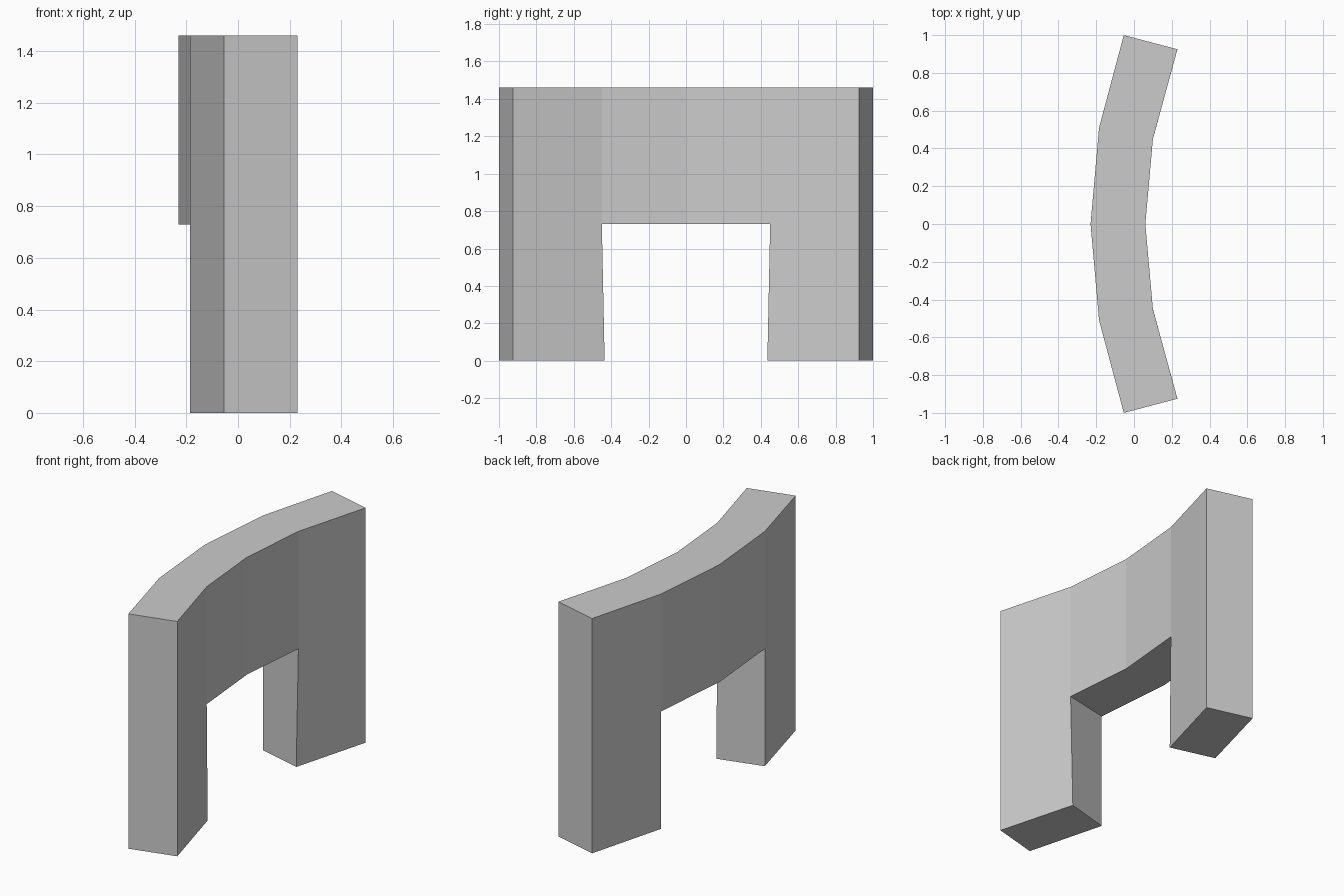
import bpy, bmesh

if "Cube" in bpy.data.objects:
    bpy.data.objects.remove(bpy.data.objects["Cube"])

HEIGHT, LINTEL = 1.46, 0.73
# Plan points (x, y) from the middle to the end of the curved wall
outer = [(-0.23, 0), (-0.185, 0.51), (-0.054, 1.0)]
inner = [(0.06, 0), (0.10, 0.45), (0.23, 0.925)]
leg_foot_inner = (0.096, 0.435)   # leg tapers slightly at the opening

# Half elevation: lintel underside, leg, end and top (station, height)
rim = [(0, LINTEL), (1, LINTEL), (1, 0), (2, 0),
       (2, HEIGHT), (1, HEIGHT), (0, HEIGHT)]

bm = bmesh.new()


def wall_side(plan, foot):
    verts = []
    for station, z in rim:
        x, y = foot if (station, z) == (1, 0) else plan[station]
        verts.append(bm.verts.new((x, y, z)))
    return verts


out = wall_side(outer, outer[1])
inn = wall_side(inner, leg_foot_inner)

# Curved wall faces: lintel and leg
for side in (out, inn):
    bm.faces.new([side[i] for i in (0, 1, 5, 6)])
    bm.faces.new([side[i] for i in (1, 2, 3, 4, 5)])
# Faces through the thickness
for i in range(len(rim) - 1):
    bm.faces.new((out[i], out[i + 1], inn[i + 1], inn[i]))

# Mirror into the full arch
half = bm.verts[:] + bm.edges[:] + bm.faces[:]
copy = bmesh.ops.duplicate(bm, geom=half)["geom"]
for v in copy:
    if isinstance(v, bmesh.types.BMVert):
        v.co.y *= -1
bmesh.ops.remove_doubles(bm, verts=bm.verts[:], dist=1e-4)
bmesh.ops.recalc_face_normals(bm, faces=bm.faces[:])

mesh = bpy.data.meshes.new("curved_wall_arch")
bm.to_mesh(mesh)
bm.free()
arch = bpy.data.objects.new("curved_wall_arch", mesh)
bpy.context.collection.objects.link(arch)
